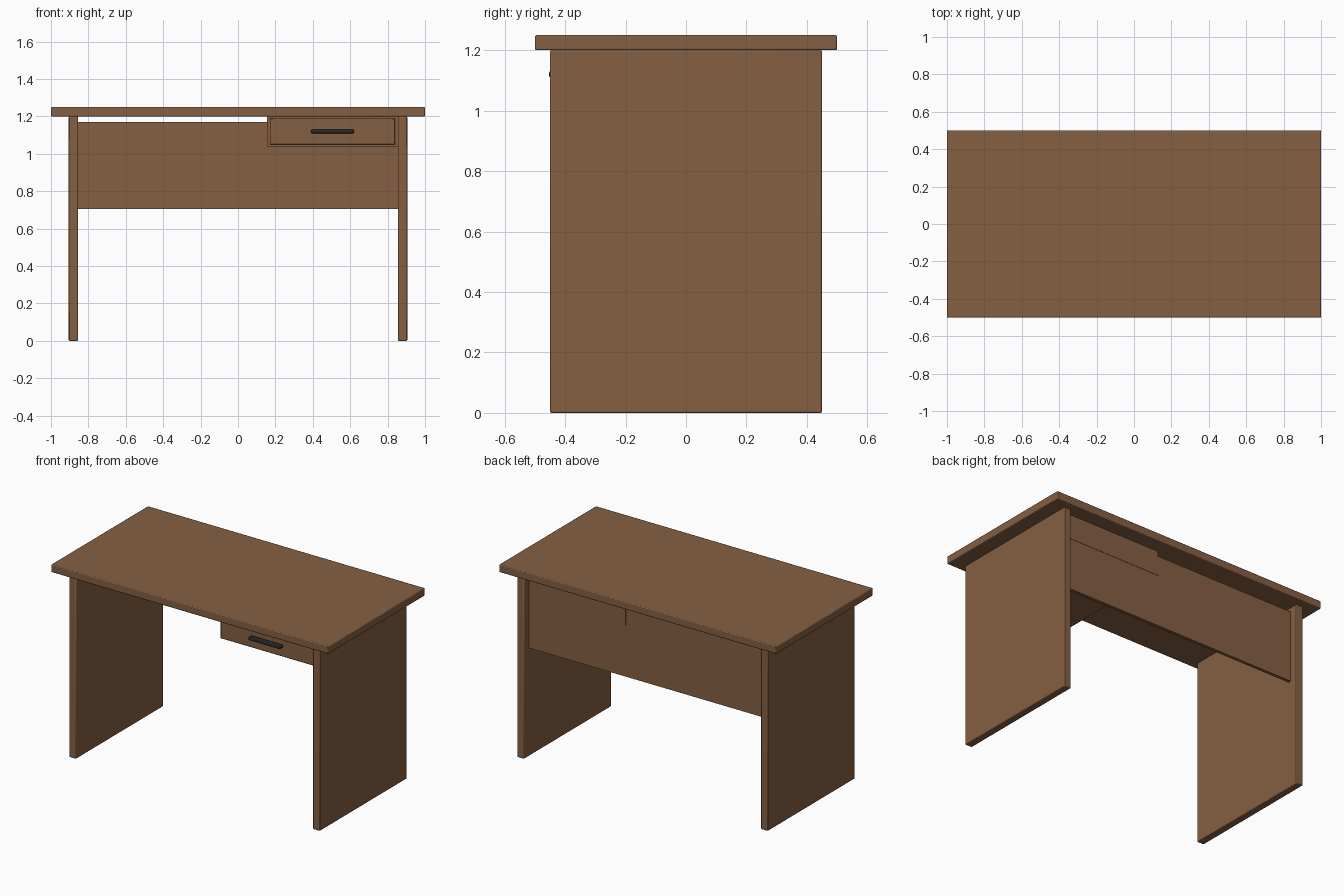
import bpy

if "Cube" in bpy.data.objects:
    bpy.data.objects.remove(bpy.data.objects["Cube"])


def material(name, rgb):
    m = bpy.data.materials.new(name)
    m.diffuse_color = (*rgb, 1.0)
    m.use_nodes = True
    m.node_tree.nodes["Principled BSDF"].inputs["Base Color"].default_value = m.diffuse_color
    return m


wood = material("brown_wood", (0.235, 0.117, 0.056))
dark = material("dark_metal", (0.022, 0.022, 0.024))


def box(name, lo, hi, mat, bevel=0.0, segments=2):
    """Axis-aligned box between two corners, with optional rounded edges."""
    size = [b - a for a, b in zip(lo, hi)]
    mid = [(a + b) / 2 for a, b in zip(lo, hi)]
    bpy.ops.mesh.primitive_cube_add(size=1, location=mid)
    ob = bpy.context.object
    ob.name = name
    ob.scale = size
    bpy.ops.object.transform_apply(location=False, rotation=False, scale=True)
    ob.data.materials.append(mat)
    if bevel:
        mod = ob.modifiers.new("rounded_edges", "BEVEL")
        mod.width = bevel
        mod.segments = segments
        bpy.ops.object.shade_smooth_by_angle(angle=0.6)
    return ob


# Table top
box("table_top", (-1, -0.5, 1.2), (1, 0.5, 1.25), wood, 0.005)

# Side panels that act as legs
for side, x in (("left", -0.88), ("right", 0.88)):
    box(side + "_side_panel", (x - 0.025, -0.45, 0), (x + 0.025, 0.45, 1.2), wood, 0.005)

# Panel across the back, with a slit below the top
box("back_panel", (-0.857, 0.378, 0.705), (0.857, 0.398, 1.17), wood)

# Drawer housing and its raised front
box("drawer_housing", (0.155, -0.4, 1.04), (0.857, 0.4, 1.2), wood)
box("drawer_front", (0.17, -0.42, 1.05), (0.84, -0.398, 1.19), wood, 0.004)

# Handle bar
box("drawer_handle", (0.39, -0.453, 1.11), (0.62, -0.418, 1.13), dark, 0.005)
